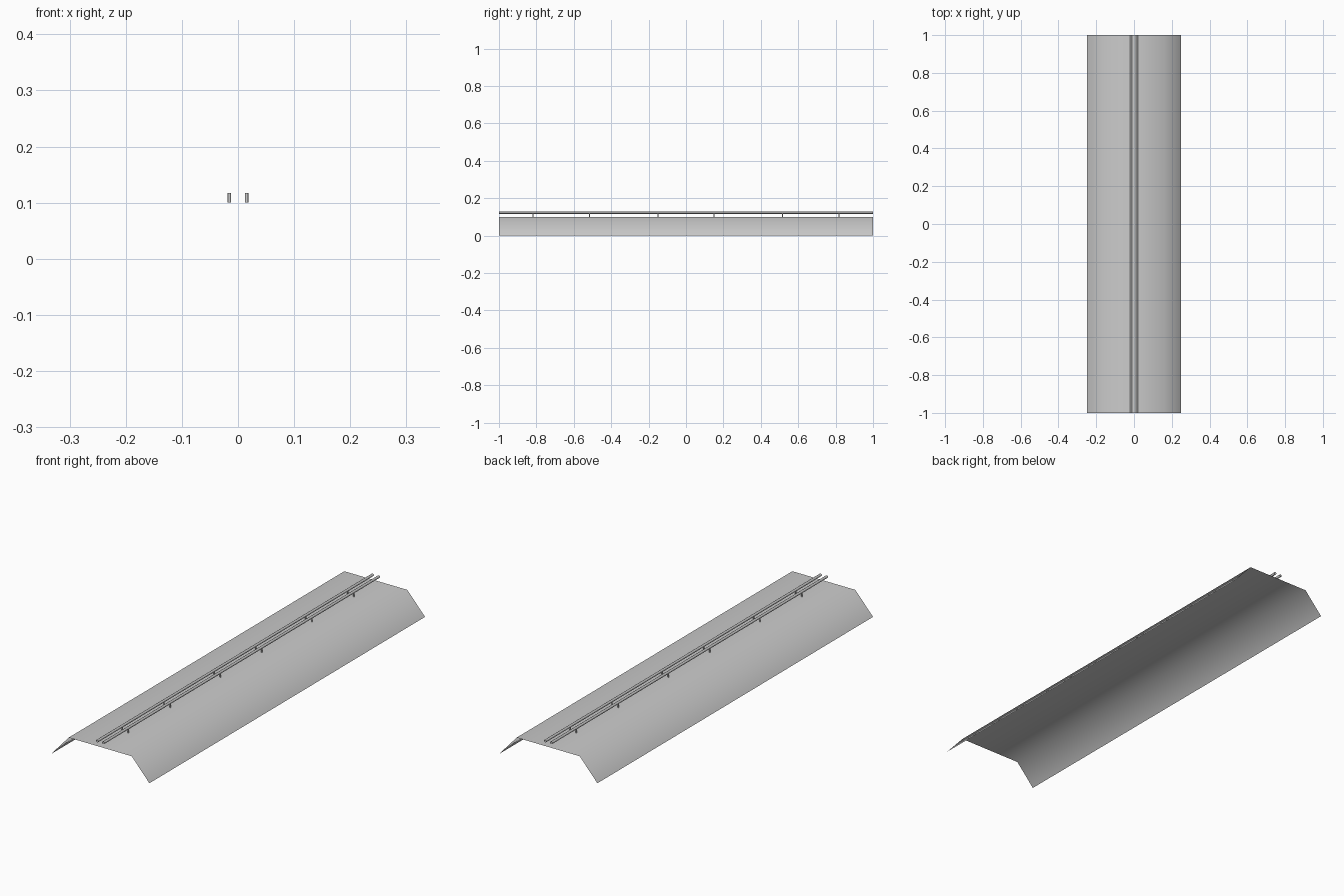
import bpy, bmesh, math
from mathutils import Matrix, Vector

if "Cube" in bpy.data.objects:
    bpy.data.objects.remove(bpy.data.objects["Cube"])


def make_object(name, bm, smooth=True):
    mesh = bpy.data.meshes.new(name)
    bm.normal_update()
    bm.to_mesh(mesh)
    bm.free()
    for p in mesh.polygons:
        p.use_smooth = smooth
    obj = bpy.data.objects.new(name, mesh)
    bpy.context.collection.objects.link(obj)
    return obj


def open_tube(bm, radius, length, matrix, sides=8):
    bmesh.ops.create_cone(bm, cap_ends=False, segments=sides, radius1=radius,
                          radius2=radius, depth=length, matrix=matrix)


# Embankment: thin open sheet swept along y
profile = [(-0.25, 0), (-0.16, 0.10), (0.16, 0.10), (0.25, 0)]
bm = bmesh.new()
steps = 12
rows = []
for i in range(steps + 1):
    y = -1 + 2 * i / steps
    rows.append([bm.verts.new((x, y, z)) for x, z in profile])
for a, b in zip(rows, rows[1:]):
    for j in range(len(profile) - 1):
        bm.faces.new((a[j], a[j + 1], b[j + 1], b[j]))
make_object("embankment", bm)

# Two long rails, each carried on a row of short posts
post_y = [s * y for y in (0.15, 0.515, 0.818) for s in (-1, 1)]
for side, x in (("left", -0.0155), ("right", 0.0155)):
    bm = bmesh.new()
    along_y = Matrix.Translation((x, 0, 0.1225)) @ Matrix.Rotation(math.pi / 2, 4, 'X')
    open_tube(bm, 0.006, 2.0, along_y)
    make_object(side + "_rail", bm)

    bm = bmesh.new()
    for y in post_y:
        open_tube(bm, 0.003, 0.017, Matrix.Translation((x, y, 0.1085)))
    make_object(side + "_rail_posts", bm)
